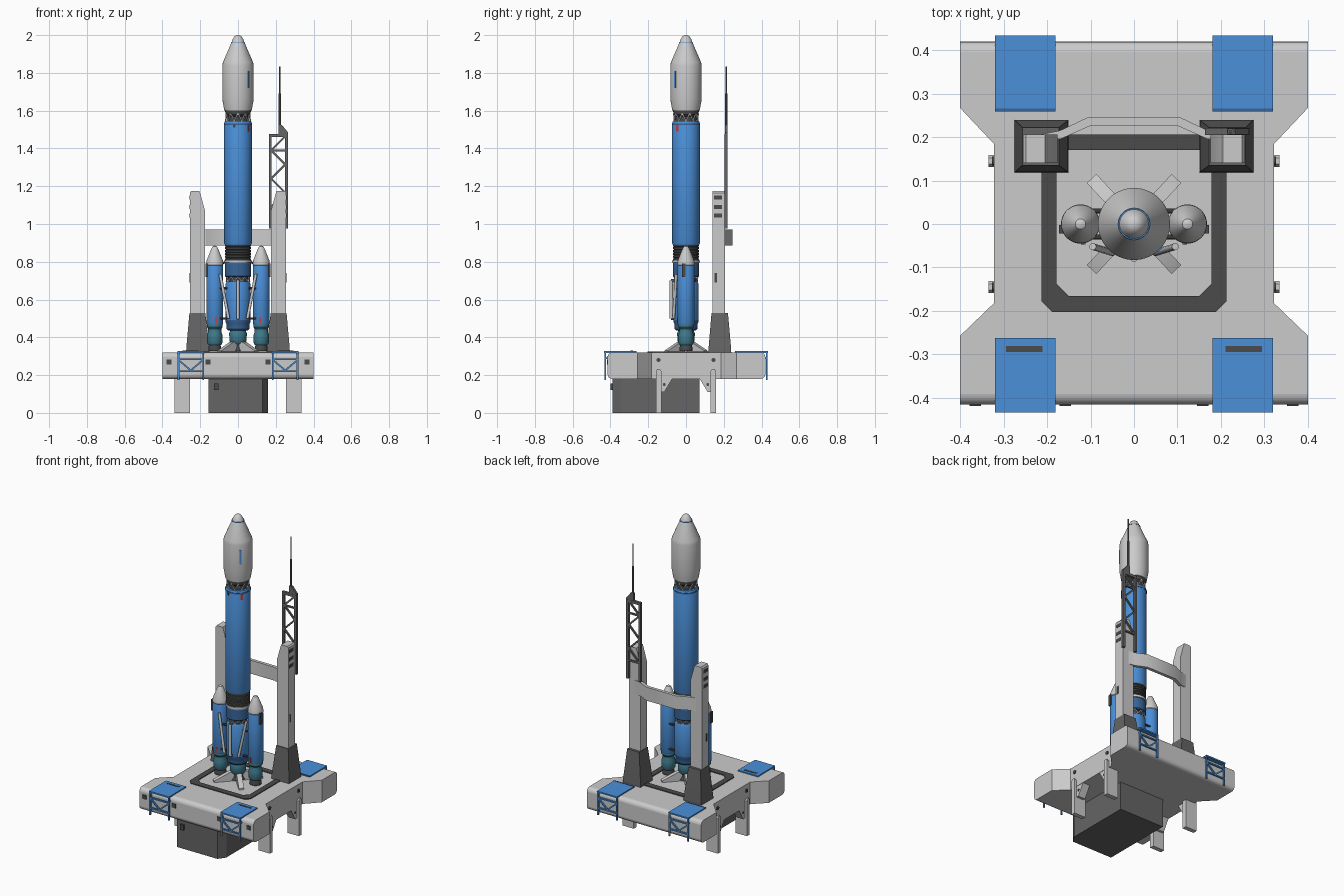
import bpy, bmesh
from math import sin, cos, pi, radians
from mathutils import Vector, Matrix


def mat(name, r, g, b):
    m = bpy.data.materials.new(name)
    m.diffuse_color = (r, g, b, 1)
    return m


BLUE = mat("blue", 0.07, 0.28, 0.7)
NAVY = mat("navy", 0.04, 0.13, 0.32)
DARK = mat("dark_grey", 0.07, 0.07, 0.07)
MID = mat("mid_grey", 0.13, 0.13, 0.13)
TEAL = mat("teal", 0.05, 0.2, 0.27)
RED = mat("red", 0.6, 0.05, 0.04)


def finish(name, bm, m=None, loc=(0, 0, 0)):
    bmesh.ops.recalc_face_normals(bm, faces=bm.faces[:])
    for f in bm.faces:
        f.smooth = True
    for e in bm.edges:
        e.smooth = e.calc_face_angle(0) < 0.55
    me = bpy.data.meshes.new(name)
    bm.to_mesh(me)
    bm.free()
    ob = bpy.data.objects.new(name, me)
    ob.location = loc
    if m:
        me.materials.append(m)
    bpy.context.collection.objects.link(ob)
    return ob


def loft(name, loops, m=None, closed=False, loc=(0, 0, 0)):
    """Skin equal-length loops; closed joins the last loop to the first."""
    bm = bmesh.new()
    L = [[bm.verts.new(p) for p in lp] for lp in loops]
    n = len(L[0])
    for a, b in zip(L, L[1:] + ([L[0]] if closed else [])):
        for i in range(n):
            bm.faces.new((a[i], a[(i + 1) % n], b[(i + 1) % n], b[i]))
    if not closed:
        bm.faces.new(L[0])
        bm.faces.new(L[-1])
    return finish(name, bm, m, loc)


def lathe(name, prof, m=None, loc=(0, 0, 0), n=36):
    return loft(name, [[(r * cos(2 * pi * i / n), r * sin(2 * pi * i / n), z) for i in range(n)]
                       for r, z in prof], m, loc=loc)


def prism(name, pts, axis, a, b, m=None):
    def put(p, h):
        q = list(p)
        q.insert(axis, h)
        return q
    return loft(name, [[put(p, h) for p in pts] for h in (a, b)], m)


def rect(x0, x1, y0, y1):
    return [(x0, y0), (x1, y0), (x1, y1), (x0, y1)]


def box(name, x0, x1, y0, y1, z0, z1, m=None):
    return prism(name, rect(x0, x1, y0, y1), 2, z0, z1, m)


def beams(name, segs, w, m=None, n=4):
    bm = bmesh.new()
    for p, q in segs:
        p, q = Vector(p), Vector(q)
        rot = (q - p).to_track_quat('Z', 'Y').to_matrix().to_4x4()
        mt = Matrix.Translation((p + q) / 2) @ rot @ Matrix.Rotation(pi / n, 4, 'Z')
        bmesh.ops.create_cone(bm, cap_ends=True, segments=n, radius1=w, radius2=w,
                              depth=(q - p).length, matrix=mt)
    return finish(name, bm, m)


def ring_truss(name, r, z0, z1, n, w, m=None):
    P = [(r * cos(pi * i / n), r * sin(pi * i / n), z1 if i % 2 else z0) for i in range(2 * n + 1)]
    beams(name, list(zip(P, P[1:])), w, m)


# Platform with notched sides and rounded front and back edges
half = [(0.4, -0.415), (0.4, -0.257), (0.322, -0.182), (0.322, 0.184), (0.4, 0.267), (0.4, 0.42)]
deck = prism("platform", half + [(-x, y) for x, y in half[::-1]], 2, 0.18, 0.32)
bm = bmesh.new()
bm.from_mesh(deck.data)
ends = [e for e in bm.edges if all(abs(v.co.y) > 0.41 for v in e.verts)
        and abs(e.verts[0].co.x - e.verts[1].co.x) > 0.1]
bmesh.ops.bevel(bm, geom=ends, offset=0.024, segments=4, profile=0.5, affect='EDGES')
bm.to_mesh(deck.data)
bm.free()

# Dark frame inlaid in the deck
def octagon(x, y0, y1, c, z):
    return [(-x + c, y0, z), (x - c, y0, z), (x, y0 + c, z), (x, y1 - c, z),
            (x - c, y1, z), (-x + c, y1, z), (-x, y1 - c, z), (-x, y0 + c, z)]
O, I = (0.213, -0.203, 0.206, 0.025), (0.178, -0.166, 0.17, 0.028)
loft("deck_frame", [octagon(*O, 0.31), octagon(*O, 0.325), octagon(*I, 0.325), octagon(*I, 0.31)], DARK, True)

# Equipment box underneath, one corner chamfered
prism("under_box", [(-0.155, -0.39), (0.13, -0.39), (0.16, -0.345), (0.16, 0.072), (-0.155, 0.072)],
      2, 0, 0.185, MID)
box("box_hatch", -0.127, -0.103, -0.4, -0.385, 0.12, 0.155, DARK)

for s, side in ((-1, "left"), (1, "right")):
    # Blue corner pads with hanging truss frames
    for t, end in ((-1, "front"), (1, "back")):
        tag = f"{side}_{end}"
        box("pad_" + tag, s * 0.18, s * 0.32, t * 0.262, t * 0.434, 0.318, 0.327, BLUE)
        y = t * 0.428
        a, b, c = s * 0.185, s * 0.315, s * 0.25
        beams("pad_frame_" + tag, [((a, y, 0.175), (a, y, 0.32)), ((b, y, 0.175), (b, y, 0.32)),
              ((a, y, 0.285), (b, y, 0.285)), ((a, y, 0.22), (b, y, 0.22)),
              ((a, y, 0.28), (c, y, 0.225)), ((b, y, 0.28), (c, y, 0.225)),
              ((a, y, 0.285), (a, t * 0.38, 0.32)), ((b, y, 0.285), (b, t * 0.38, 0.32))], 0.006, BLUE)
        # Support legs with gussets, and round ports above them
        yl = t * 0.145
        prism("leg_" + tag, [(yl - 0.014, 0), (yl + 0.014, 0), (yl + 0.014, 0.222), (yl + 0.007, 0.232),
              (yl - 0.007, 0.232), (yl - 0.014, 0.222)], 0, s * 0.255, s * 0.335)
        prism("leg_gusset_" + tag, [(t * 0.135, 0.11), (t * 0.115, 0.11), (t * 0.07, 0.185),
              (t * 0.135, 0.185)], 0, s * 0.27, s * 0.32)
        beams("port_" + tag, [((s * 0.315, yl, 0.28), (s * 0.327, yl, 0.28))], 0.011, DARK, 16)
        beams("gusset_hole_" + tag, [((s * 0.31, t * 0.115, 0.15), (s * 0.322, t * 0.115, 0.15))], 0.008, DARK, 12)
    box("pad_slot_" + side, s * 0.21, s * 0.294, -0.294, -0.281, 0.32, 0.329, DARK)
    box("pad_edge_" + side, s * 0.18, s * 0.32, 0.259, 0.266, 0.318, 0.328, NAVY)
    for x in (0.158, 0.365):
        box("front_light_" + side, s * x - 0.013, s * x + 0.013, -0.419, -0.41, 0.257, 0.283, DARK)

    # Service towers
    loft("tower_base_" + side, [[(x * s, y, z) for x, y in rect(*r)] for r, z in (
        ((0.15, 0.275, 0.118, 0.24), 0.315), ((0.152, 0.273, 0.12, 0.238), 0.35),
        ((0.173, 0.257, 0.135, 0.222), 0.53))], MID)
    prism("tower_" + side, [(s * x, z) for x, z in ((0.176, 0.52), (0.255, 0.52), (0.255, 1.165),
          (0.248, 1.175), (0.205, 1.175), (0.198, 1.155), (0.176, 1.075))], 1, 0.14, 0.206)
    for z in (1.14, 1.09, 1.045):
        box("tower_window_" + side, s * 0.25, s * 0.257, 0.147, 0.19, z - 0.01, z + 0.01, DARK)
    box("tower_door_" + side, s * 0.25, s * 0.257, 0.15, 0.164, 0.69, 0.74, DARK)

# Bowed cross beam linking the towers
prism("cross_beam", [(-0.22, 0.205), (-0.17, 0.215), (-0.105, 0.246), (0.105, 0.246), (0.17, 0.215), (0.22, 0.205),
      (0.17, 0.195), (0.1, 0.226), (-0.1, 0.226), (-0.17, 0.195)], 2, 0.885, 0.97)

# Lattice mast and antenna on the right tower
ym = 0.213
box("mast_inner_post", 0.163, 0.178, ym - 0.008, ym + 0.008, 0.975, 1.475, MID)
box("mast_outer_post", 0.249, 0.266, ym - 0.008, ym + 0.008, 0.975, 1.475, MID)
box("mast_cap", 0.163, 0.266, ym - 0.008, ym + 0.008, 1.46, 1.477, MID)
zig = [(0.25 if i % 2 else 0.175, ym, z) for i, z in enumerate((1.39, 1.465, 1.39, 1.32, 1.25, 1.18, 1.11, 1.04))]
beams("mast_lattice", [(zig[0], zig[1])] + [((0.175, ym, z), (0.25, ym, z - 0.075)) for z in (1.39, 1.24)]
      + [((0.175, ym, z), (0.25, ym, z + 0.075)) for z in (1.24, 1.09)]
      + [((0.175, ym, z), (0.25, ym, z)) for z in (1.39, 1.09)], 0.007, MID)
prism("antenna_base", [(0.214, 1.47), (0.265, 1.47), (0.265, 1.485), (0.232, 1.525), (0.214, 1.525)],
      1, ym - 0.007, ym + 0.007, MID)
beams("antenna_lower", [((0.222, ym, 1.5), (0.222, ym, 1.69))], 0.007, MID, 8)
beams("antenna_upper", [((0.222, ym, 1.68), (0.222, ym, 1.835))], 0.004, MID, 8)

# Hold-down wedges under the core
for k in range(4):
    ob = prism("hold_down_wedge", [(0.02, 0.315), (0.143, 0.315), (0.143, 0.33), (0.05, 0.375), (0.02, 0.375)],
               1, -0.015, 0.015)
    ob.rotation_euler.z = radians((47, 133, 227, 313)[k])

# Core stage
lathe("core_nozzle", [(0.04, 0.328), (0.03, 0.345), (0.026, 0.38)], DARK)
lathe("core_engine", [(0.036, 0.365), (0.045, 0.38), (0.047, 0.42), (0.04, 0.44), (0.05, 0.45)], TEAL)
lathe("core_skirt", [(0.052, 0.435), (0.06, 0.445), (0.06, 0.47), (0.066, 0.48), (0.066, 0.495)], NAVY)
lathe("lower_stage", [(0.062, 0.48), (0.067, 0.495), (0.067, 0.68), (0.06, 0.695)], BLUE)
lathe("lower_truss_core", [(0.052, 0.685), (0.052, 0.73)], DARK)
ring_truss("lower_truss", 0.062, 0.695, 0.722, 10, 0.004)
lathe("mid_section", [(0.066, 0.72), (0.07, 0.725), (0.07, 0.79), (0.066, 0.796)], NAVY)
lathe("mid_collar", [(0.073, 0.796), (0.073, 0.808)])
ribs = [(r, 0.805 + 0.015 * i + d) for i in range(6) for r, d in ((0.064, 0), (0.07, 0.003), (0.07, 0.011), (0.064, 0.014))]
lathe("ribbed_interstage", ribs, DARK)
lathe("upper_stage", [(0.07, 0.89), (0.073, 0.896), (0.073, 1.535), (0.069, 1.545)], BLUE)
lathe("stage_band", [(0.0745, 1.525), (0.0745, 1.533)], NAVY)
lathe("payload_adapter", [(0.056, 1.54), (0.056, 1.57), (0.066, 1.58), (0.069, 1.605)], DARK)
ring_truss("adapter_truss", 0.065, 1.545, 1.585, 10, 0.004)
lathe("fairing", [(0.066, 1.6), (0.073, 1.602), (0.083, 1.66), (0.083, 1.84), (0.08, 1.856), (0.034, 1.962),
      (0.029, 1.976), (0.02, 1.992), (0.01, 1.999), (0.002, 2.0)])
ring_truss("nose_band", 0.035, 1.962, 1.962, 10, 0.0025, BLUE)
for name, ang, r, w, z0, z1, m in (("fairing_stripe", -45, 0.083, 0.006, 1.72, 1.81, BLUE),
                                  ("stage_marker_red", -38, 0.073, 0.007, 1.49, 1.525, RED),
                                  ("stage_marker_dark", -106, 0.073, 0.007, 1.51, 1.53, DARK)):
    ob = box(name, r - 0.006, r + 0.002, -w, w, z0, z1, m)
    ob.rotation_euler.z = radians(ang)
beams("centre_pipe", [((0, -0.078, 0.5), (0, -0.078, 0.7))], 0.009, None, 12)
beams("centre_pipe_caps", [((0, -0.05, z), (0, -0.08, z)) for z in (0.5, 0.7)], 0.009, NAVY, 12)

# Side boosters
for s, side in ((-1, "left"), (1, "right")):
    at = (s * 0.123, 0, 0)
    lathe("booster_nozzle_" + side, [(0.034, 0.328), (0.034, 0.345), (0.028, 0.37)], DARK, at)
    lathe("booster_engine_" + side, [(0.034, 0.36), (0.04, 0.37), (0.04, 0.415), (0.035, 0.43), (0.035, 0.445),
          (0.042, 0.455), (0.042, 0.475)], TEAL, at)
    lathe("booster_body_" + side, [(0.04, 0.465), (0.0445, 0.473), (0.0445, 0.775), (0.042, 0.782)], BLUE, at)
    lathe("booster_nose_" + side, [(0.041, 0.778), (0.045, 0.784), (0.044, 0.805), (0.018, 0.87),
          (0.012, 0.881), (0.003, 0.885)], None, at)
    box("booster_fin_box_" + side, s * 0.16, s * 0.173, -0.022, -0.002, 0.72, 0.79, DARK)
    box("booster_marker_" + side, s * 0.117 - 0.005, s * 0.117 + 0.005, -0.047, -0.04, 0.475, 0.505, RED)
    # Slanted feed pipes and struts to the core
    beams("feed_pipe_" + side, [((s * 0.095, -0.052, 0.735), (s * 0.05, -0.066, 0.5))], 0.008, None, 12)
    beams("booster_struts_" + side, [((s * 0.1, y, z), (s * 0.03, y, z)) for y in (-0.03, 0.03)
          for z in (0.5, 0.66)] + [((s * 0.1, 0, 0.79), (s * 0.05, 0, 0.8))], 0.006, DARK, 8)
